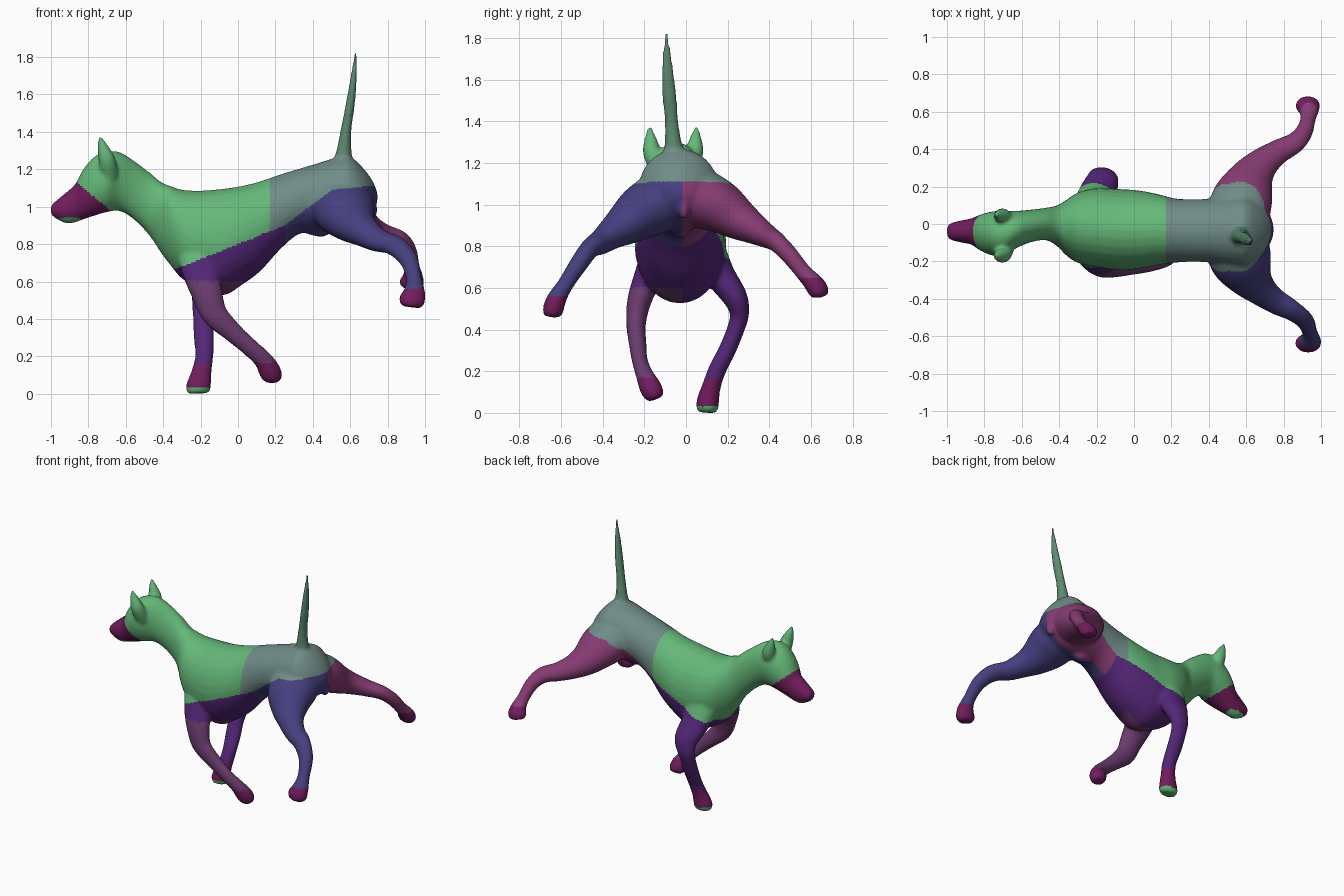
import bpy, bmesh, math
from mathutils import Vector

SIDES = 28
STEPS = 5
bm = bmesh.new()


def smooth_rows(rows):
    """Catmull-Rom interpolation through rows of numbers."""
    out = []
    for i in range(len(rows) - 1):
        p0, p1 = rows[max(i - 1, 0)], rows[i]
        p2, p3 = rows[i + 1], rows[min(i + 2, len(rows) - 1)]
        for s in range(STEPS):
            t = s / STEPS
            out.append([0.5 * (2 * b + (c - a) * t + (2 * a - 5 * b + 4 * c - d) * t * t
                               + (3 * b - a - 3 * c + d) * t ** 3)
                        for a, b, c, d in zip(p0, p1, p2, p3)])
    out.append(list(rows[-1]))
    return out


def loft(rows, upright=False):
    """Closed tube through rows of (x, y, z, half width, half depth)."""
    rows = smooth_rows(rows)
    rings = []
    for i, (x, y, z, a, b) in enumerate(rows):
        a, b = max(a, 0.003), max(b, 0.003)
        if upright:
            u, v = Vector((0, 1, 0)), Vector((0, 0, 1))
        else:
            t = (Vector(rows[min(i + 1, len(rows) - 1)][:3]) - Vector(rows[max(i - 1, 0)][:3])).normalized()
            u = Vector((1, 0, 0))
            u = (u - t * u.dot(t)).normalized()
            v = t.cross(u)
        ring = []
        for k in range(SIDES):
            ang = 2 * math.pi * k / SIDES
            ring.append(bm.verts.new(Vector((x, y, z)) + u * a * math.cos(ang) + v * b * math.sin(ang)))
        rings.append(ring)
    for r, q in zip(rings, rings[1:]):
        for k in range(SIDES):
            n = (k + 1) % SIDES
            bm.faces.new((r[k], r[n], q[n], q[k]))
    bm.faces.new(rings[0][::-1])
    bm.faces.new(rings[-1])


# head, neck and trunk: x, bottom, top, centre y, half width
trunk = [
    (-1.00, .955, 1.00, -.04, .025), (-.98, .935, 1.02, -.04, .045), (-.92, .905, 1.07, -.04, .06),
    (-.87, .91, 1.115, -.04, .07), (-.83, .925, 1.19, -.045, .092), (-.77, .945, 1.26, -.05, .115),
    (-.70, .965, 1.29, -.05, .122), (-.63, .97, 1.285, -.03, .10), (-.55, .92, 1.235, -.01, .087),
    (-.47, .835, 1.175, 0, .087), (-.41, .745, 1.125, -.01, .11), (-.36, .68, 1.105, -.02, .15),
    (-.30, .61, 1.085, -.02, .188), (-.20, .55, 1.08, -.02, .212), (-.08, .52, 1.09, -.03, .217),
    (.02, .575, 1.105, -.03, .21), (.12, .65, 1.13, -.03, .192), (.22, .76, 1.165, -.035, .172),
    (.32, .845, 1.195, -.035, .167), (.42, .86, 1.225, -.035, .172), (.52, .865, 1.255, -.035, .187),
    (.60, .88, 1.26, -.035, .19), (.67, .92, 1.20, -.035, .15), (.72, .97, 1.13, -.03, .09),
    (.745, 1.02, 1.07, -.03, .03)]
loft([(x, y, (lo + hi) / 2, w, (hi - lo) / 2) for x, lo, hi, y, w in trunk], upright=True)

# ears, mirrored about the head's centre line
for side in (-1, 1):
    loft([(x, -.062 + side * d, z, a, b) for x, d, z, a, b in (
        (-.69, .06, 1.16, .05, .05), (-.70, .10, 1.24, .046, .044),
        (-.717, .107, 1.295, .034, .034), (-.74, .113, 1.37, .008, .008))])

# tail
loft([(.56, -.055, 1.19, .08, .08), (.565, -.06, 1.27, .045, .045), (.577, -.07, 1.4, .029, .032),
      (.597, -.08, 1.52, .025, .034), (.617, -.09, 1.67, .018, .025), (.631, -.095, 1.825, .007, .007)])

# straight front leg
loft([(-.20, .09, .78, .14, .10), (-.195, .16, .66, .105, .075), (-.17, .235, .55, .088, .06),
      (-.18, .257, .47, .066, .046), (-.185, .24, .40, .056, .042), (-.183, .20, .30, .054, .042),
      (-.18, .15, .20, .048, .043), (-.193, .122, .12, .052, .045), (-.205, .107, .06, .062, .053),
      (-.213, .102, .02, .066, .053), (-.213, .10, -.004, .05, .042)])

# lifted front leg
loft([(-.20, -.11, .78, .14, .10), (-.195, -.18, .65, .105, .07), (-.165, -.225, .53, .083, .058),
      (-.125, -.24, .42, .07, .047), (-.03, -.232, .325, .054, .042), (.06, -.222, .245, .048, .038),
      (.13, -.20, .18, .05, .042), (.165, -.175, .125, .058, .052), (.182, -.155, .085, .055, .05),
      (.185, -.145, .06, .036, .035)])

# spread hind legs
loft([(.54, -.08, 1.03, .17, .15), (.575, -.20, .965, .165, .135), (.62, -.285, .905, .125, .105),
      (.675, -.35, .86, .09, .078), (.75, -.41, .815, .07, .06), (.84, -.46, .785, .06, .048),
      (.912, -.515, .71, .05, .044), (.94, -.58, .61, .041, .039), (.943, -.622, .54, .058, .047),
      (.93, -.638, .49, .07, .05), (.925, -.642, .458, .052, .04)])
loft([(.55, .03, 1.04, .17, .15), (.585, .15, .99, .16, .13), (.63, .25, .925, .12, .10),
      (.69, .325, .88, .088, .075), (.77, .385, .845, .068, .058), (.86, .435, .815, .058, .047),
      (.91, .495, .755, .047, .043), (.93, .56, .675, .041, .04), (.935, .61, .62, .055, .047),
      (.928, .634, .585, .066, .05), (.922, .64, .555, .05, .04)])

# small lumps under the belly and at the rump
loft([(.34, -.03, .88, .02, .02), (.40, -.03, .872, .04, .032), (.46, -.03, .87, .042, .035),
      (.52, -.03, .89, .02, .02)], upright=True)
loft([(.69, -.012, 1.02, .04, .03), (.71, -.012, .97, .038, .03), (.718, -.012, .93, .015, .015)])

# fuse the parts into one smooth skin
bmesh.ops.recalc_face_normals(bm, faces=bm.faces)
mesh = bpy.data.meshes.new("dog")
bm.to_mesh(mesh)
bm.free()
dog = bpy.data.objects.new("dog", mesh)
bpy.context.collection.objects.link(dog)
remesh = dog.modifiers.new("fuse", 'REMESH')
remesh.mode = 'VOXEL'
remesh.voxel_size = 0.011
relax = dog.modifiers.new("relax", 'SMOOTH')
relax.factor = 0.5
relax.iterations = 5
bpy.context.view_layer.update()
skin = bpy.data.meshes.new_from_object(dog.evaluated_get(bpy.context.evaluated_depsgraph_get()))
dog.modifiers.clear()
dog.data = skin
floor = min(v.co.z for v in skin.vertices)
for v in skin.vertices:
    v.co.z -= floor

# colour patches
COLOURS = {
    "green": (.13, .48, .19), "grey_green": (.16, .26, .24), "tail_green": (.11, .26, .17),
    "purple": (.09, .02, .19), "mauve": (.15, .045, .16), "blue": (.06, .05, .21),
    "pink": (.24, .045, .17), "magenta": (.17, .012, .11)}
slots = {}
for i, (name, rgb) in enumerate(COLOURS.items()):
    mat = bpy.data.materials.new(name)
    mat.diffuse_color = (*rgb, 1)
    skin.materials.append(mat)
    slots[name] = i


def patch(p):
    x, y, z = p
    if x < -.64:
        if z < .94 and x < -.84:
            return "green"
        return "magenta" if z < 1.13 - .85 * (x + .86) else "green"
    if z > 1.28 and x > .4:
        return "tail_green"
    if x < .25 and z < .80 + .4 * x:
        if y > -.02:
            return "green" if z < .03 else "magenta" if z < .16 else "purple"
        return "magenta" if z < .17 else "mauve" if z < .6 else "purple"
    if x > .22 and z < min(.9 + .75 * (x - .25), 1.04 + .1 * x):
        if x > .8 and z < .56 and y < 0 or x > .8 and z < .65 and y > 0:
            return "magenta"
        return "blue" if y < -.02 else "pink"
    return "grey_green" if x > .17 else "green"


for poly in skin.polygons:
    poly.material_index = slots[patch(poly.center)]
    poly.use_smooth = True
